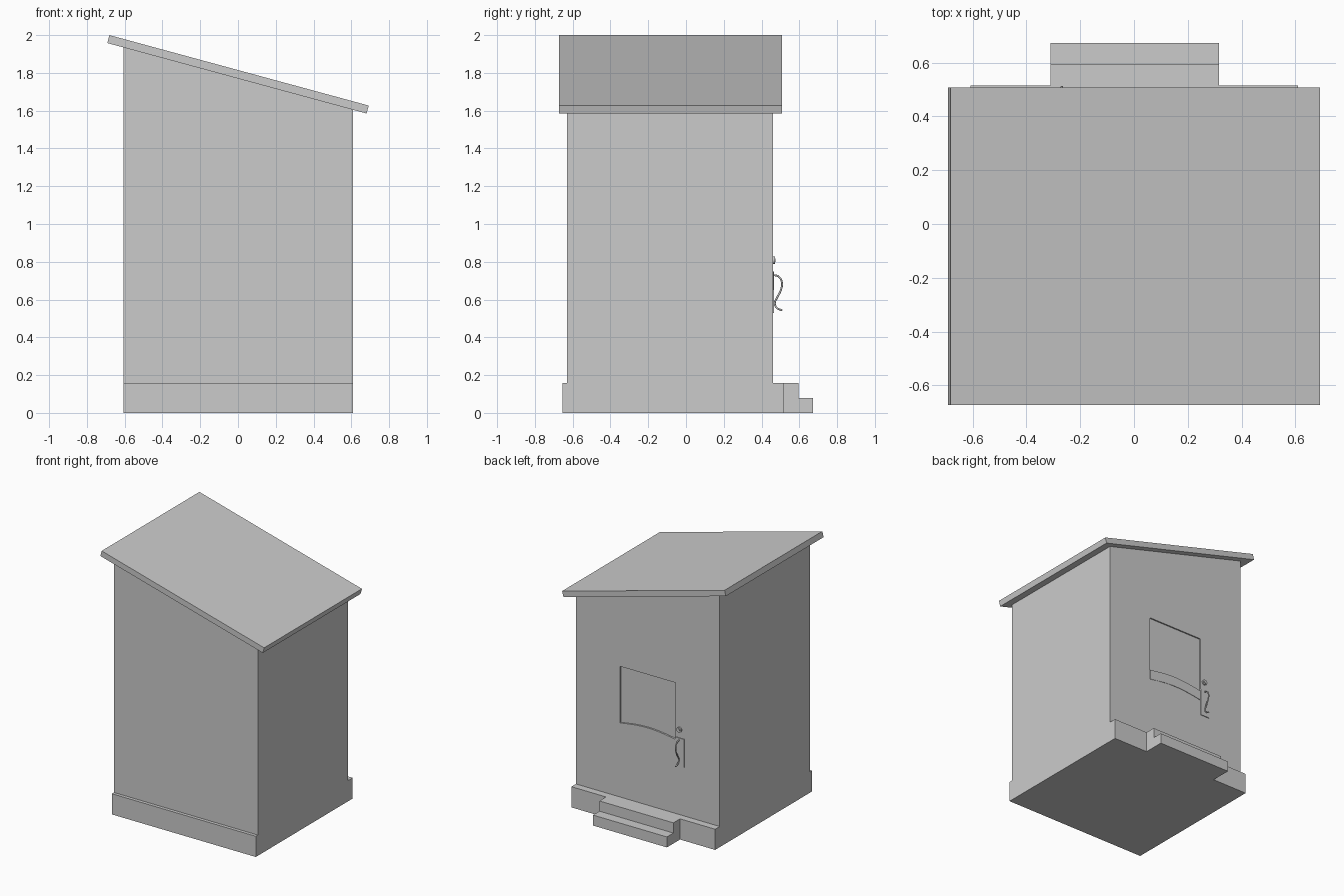
import bpy, bmesh, math
from mathutils import Vector

if "Cube" in bpy.data.objects:
    bpy.data.objects.remove(bpy.data.objects["Cube"])


def prism(name, pts, axis, a, b):
    """Extrude a 2D outline along an axis: 'y' takes (x, z), 'x' takes (y, z)."""
    def place(p, t):
        return (p[0], t, p[1]) if axis == 'y' else (t, p[0], p[1])
    bm = bmesh.new()
    face = bm.faces.new([bm.verts.new(place(p, a)) for p in pts])
    side = bmesh.ops.extrude_face_region(bm, geom=[face])
    moved = [v for v in side['geom'] if isinstance(v, bmesh.types.BMVert)]
    bmesh.ops.translate(bm, verts=moved, vec=Vector(place((0, 0), b - a)))
    bmesh.ops.recalc_face_normals(bm, faces=bm.faces)
    mesh = bpy.data.meshes.new(name)
    bm.to_mesh(mesh)
    bm.free()
    ob = bpy.data.objects.new(name, mesh)
    bpy.context.collection.objects.link(ob)
    return ob


def arch(x0, x1, z, rise, n=16):
    """Shallow arched line from x0 to x1."""
    return [(x0 + (x1 - x0) * i / n, z + rise * math.sin(math.pi * i / n))
            for i in range(n + 1)]


def rect(x0, x1, z0, z1):
    return [(x0, z0), (x1, z0), (x1, z1), (x0, z1)]


BACK = 0.46            # plane of the door wall
L, R = -0.607, 0.609   # wall sides

# Plinth and entrance steps
prism("plinth", rect(-0.655, 0.515, 0, 0.158), 'x', L, R)
prism("entrance_steps", [(0.515, 0), (0.673, 0), (0.673, 0.08), (0.595, 0.08),
                         (0.595, 0.158), (0.515, 0.158)], 'x', -0.31, 0.315)

# Sloped-top walls with a shallow window recess
walls = prism("walls", [(L, 0.158), (R, 0.158), (R, 1.605), (L, 1.935)], 'y', -0.63, BACK)
cutter = prism("window_cutter", arch(-0.232, 0.235, 0.725, 0.025)
               + [(0.235, 1.156), (-0.232, 1.156)], 'y', BACK - 0.01, BACK + 0.1)
cutter.hide_render = True
cut = walls.modifiers.new("window_recess", 'BOOLEAN')
cut.object = cutter
cut.operation = 'DIFFERENCE'
cut.solver = 'EXACT'
bpy.context.view_layer.objects.active = walls
bpy.ops.object.modifier_apply(modifier=cut.name)
bpy.data.objects.remove(cutter)

# Single-pitch roof slab
prism("roof", [(-0.692, 1.958), (0.681, 1.585), (0.692, 1.627), (-0.681, 2.0)],
      'y', -0.673, 0.507)

# Arched band below the window
prism("window_band", arch(-0.232, 0.235, 0.725, 0.025)
      + arch(-0.232, 0.235, 0.65, 0.025)[::-1], 'y', BACK - 0.002, BACK + 0.003)

# Handle plate
prism("handle_plate", rect(-0.31, -0.235, 0.53, 0.745), 'y', BACK - 0.002, BACK + 0.006)

# Round lock: outer ring and inner cylinder
for name, radius, depth in (("lock_disc", 0.02, 0.01), ("lock_core", 0.01, 0.015)):
    bpy.ops.mesh.primitive_cylinder_add(
        vertices=24, radius=radius, depth=depth,
        location=(-0.268, BACK + depth / 2, 0.808), rotation=(math.pi / 2, 0, 0))
    ob = bpy.context.object
    ob.name = name
    bpy.ops.object.shade_smooth_by_angle()

# Curved pull handle
curve = bpy.data.curves.new("pull_handle", 'CURVE')
curve.dimensions = '3D'
curve.bevel_depth = 0.005
curve.bevel_resolution = 2
curve.resolution_u = 6
curve.use_fill_caps = True
path = [(0.462, 0.73), (0.49, 0.722), (0.508, 0.69), (0.502, 0.65),
        (0.482, 0.61), (0.47, 0.58), (0.482, 0.555), (0.51, 0.543)]
spline = curve.splines.new('BEZIER')
spline.bezier_points.add(len(path) - 1)
for bp, (y, z) in zip(spline.bezier_points, path):
    bp.co = (-0.268, y, z)
    bp.handle_left_type = bp.handle_right_type = 'AUTO'
bpy.context.collection.objects.link(bpy.data.objects.new("pull_handle", curve))
